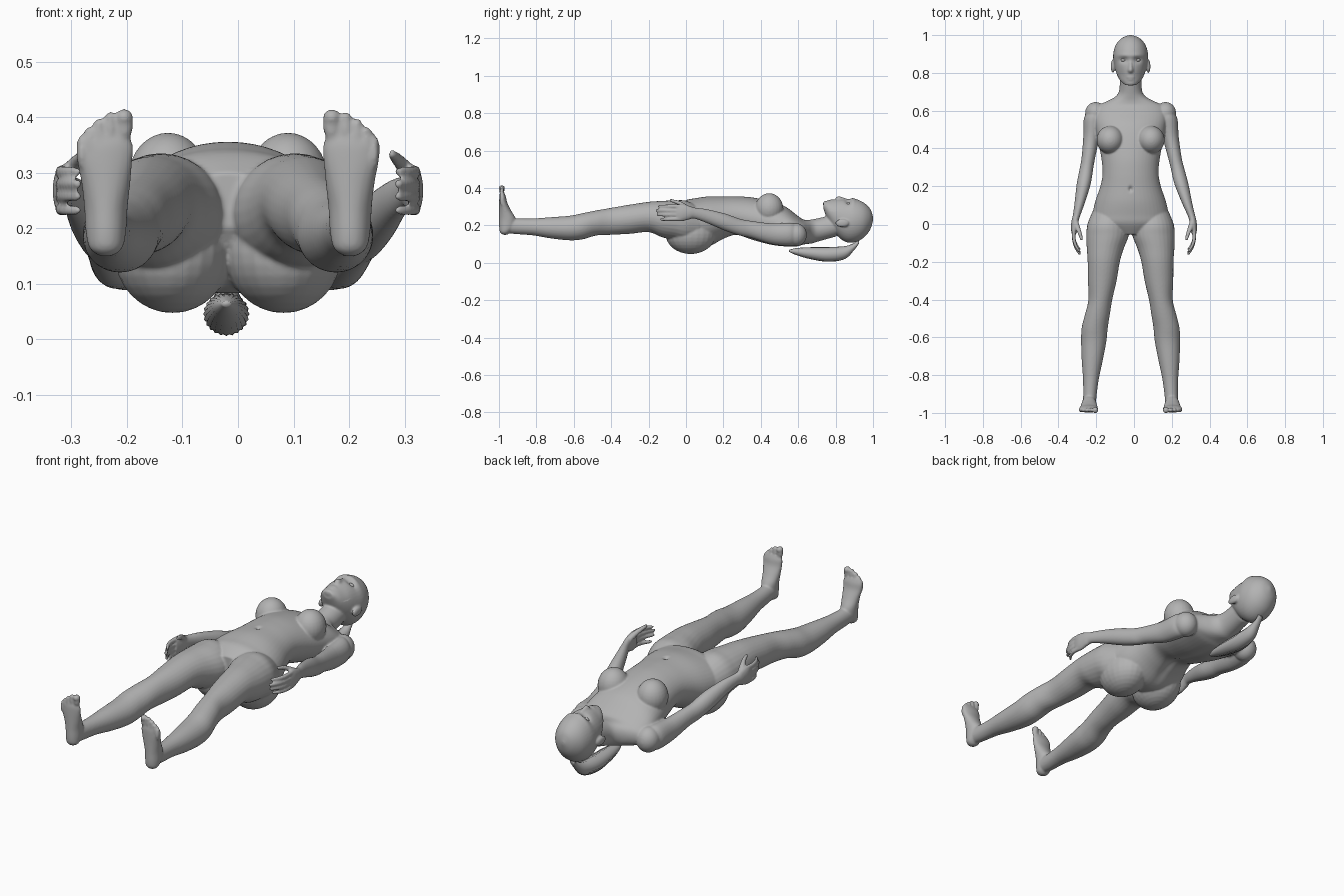
import bpy, bmesh, math
from mathutils import Matrix, Vector

MID = -0.018          # body midline
grey = bpy.data.materials.new("plain grey")
grey.diffuse_color = (0.45, 0.45, 0.45, 1)


def spline(rows, steps):
    """Catmull-Rom through rows of numbers."""
    out = []
    n = len(rows)
    for i in range(n - 1):
        p0, p1, p2, p3 = (rows[max(i - 1, 0)], rows[i], rows[i + 1], rows[min(i + 2, n - 1)])
        for k in range(steps):
            t = k / steps
            out.append([0.5 * (2 * b + (c - a) * t + (2 * a - 5 * b + 4 * c - d) * t * t
                               + (3 * b - a - 3 * c + d) * t ** 3)
                        for a, b, c, d in zip(p0, p1, p2, p3)])
    return out + [list(rows[-1])]


def loft(bm, rows, axis="y", sides=28, steps=5, ripple=0.0):
    """Rows are (x, y, z, half width, half depth); rings lie across the axis."""
    rings = []
    for x, y, z, a, b in spline(rows, steps):
        a, b = max(a, 0.002), max(b, 0.002)
        ring = []
        for i in range(sides):
            t = 2 * math.pi * i / sides
            r = 1 + ripple * (-1) ** i
            u, v = a * r * math.cos(t), b * r * math.sin(t)
            ring.append(bm.verts.new((x + u, y, z + v) if axis == "y" else (x + u, y + v, z)))
        rings.append(ring)
    for r0, r1 in zip(rings, rings[1:]):
        for i in range(sides):
            j = (i + 1) % sides
            bm.faces.new((r0[i], r0[j], r1[j], r1[i]))
    bm.faces.new(rings[0])
    bm.faces.new(rings[-1])


def blob(bm, centre, radii):
    m = Matrix.Translation(centre) @ Matrix.Diagonal((*radii, 1))
    bmesh.ops.create_uvsphere(bm, u_segments=24, v_segments=16, radius=1, matrix=m)


def finish(bm, name):
    bmesh.ops.recalc_face_normals(bm, faces=bm.faces)
    me = bpy.data.meshes.new(name)
    bm.to_mesh(me)
    bm.free()
    me.materials.append(grey)
    ob = bpy.data.objects.new(name, me)
    bpy.context.collection.objects.link(ob)
    for p in me.polygons:
        p.use_smooth = True
    return ob


bm = bmesh.new()

# torso and neck: y, z, half width, half depth
torso = [(-0.055, .25, .08, .05), (0, .225, .19, .11), (.05, .217, .20, .128), (.12, .22, .187, .135),
         (.20, .24, .16, .115), (.27, .25, .148, .105), (.35, .235, .155, .115),
         (.45, .212, .175, .118), (.53, .193, .188, .108), (.59, .172, .19, .085),
         (.625, .165, .175, .068), (.65, .165, .125, .064), (.675, .168, .08, .064),
         (.71, .177, .06, .062), (.80, .20, .056, .06)]
loft(bm, [(MID, *r) for r in torso], sides=48)

# head
head = [(.735, .308, .028, .02), (.76, .277, .056, .056), (.80, .247, .076, .093),
        (.85, .227, .088, .114), (.90, .226, .092, .117), (.95, .228, .078, .094),
        (.985, .233, .046, .055), (1.0, .236, .008, .01)]
loft(bm, [(MID, *r) for r in head], sides=40)

# nose, lips and chin
loft(bm, [(MID, .885, .328, .009, .012), (MID, .85, .333, .009, .014),
          (MID, .815, .338, .015, .019), (MID, .80, .334, .012, .012)], sides=16)
blob(bm, (MID, .777, .329), (.024, .007, .011))
blob(bm, (MID, .765, .326), (.020, .007, .011))
blob(bm, (MID, .748, .315), (.026, .016, .017))

leg = [(.07, .11, .21, .09, .09), (0, .12, .22, .108, .112), (-.06, .122, .228, .112, .106),
       (-.13, .134, .234, .098, .097), (-.20, .142, .245, .085, .081), (-.30, .15, .233, .076, .078),
       (-.40, .16, .222, .063, .072), (-.48, .176, .213, .066, .067), (-.55, .19, .196, .069, .07),
       (-.62, .195, .186, .067, .066), (-.72, .203, .187, .056, .057), (-.82, .21, .192, .042, .045),
       (-.90, .215, .195, .036, .042), (-.955, .218, .20, .034, .042)]
foot = [(.15, .22, -.967, .012, .012), (.163, .22, -.967, .029, .027), (.19, .22, -.957, .036, .042),
        (.235, .22, -.955, .039, .044), (.28, .22, -.967, .044, .032), (.32, .222, -.977, .05, .022),
        (.35, .222, -.98, .051, .018), (.37, .222, -.982, .042, .012)]
toes = [(.187, .415, .016), (.212, .41, .011), (.232, .398, .0105), (.249, .383, .010), (.263, .366, .0095)]

for s in (-1, 1):
    def X(v):
        return MID + s * v
    # chest, buttock, ear
    blob(bm, (X(.108), .445, .29), (.072, .075, .082))
    blob(bm, (X(.10), .025, .155), (.105, .135, .108))
    blob(bm, (X(.094), .835, .212), (.011, .036, .022))
    # leg, foot and toes
    loft(bm, [(X(x), y, z, a, b) for y, x, z, a, b in leg])
    loft(bm, [(X(x), y, z, a, b) for z, x, y, a, b in foot], axis="z")
    for x, top, r in toes:
        blob(bm, (X(x), -.984, top - .03), (r, .013, .03))
        blob(bm, (X(x), -.985, top - r), (r, r * 1.05, r))
    # shoulder and arm; the wrist sits at the same distance from x = 0 on both sides
    blob(bm, (X(.185), .588, .15), (.056, .058, .062))
    sh, w = X(.197), s * .304
    d = w - sh
    arm = [(sh - s * .02, .60, .152, .04, .05), (sh, .56, .152, .05, .062), (sh + d * .12, .46, .155, .043, .056),
           (sh + d * .3, .35, .178, .036, .046), (sh + d * .42, .29, .19, .036, .045),
           (sh + d * .58, .21, .217, .037, .046), (sh + d * .82, .11, .25, .027, .037),
           (w, .045, .266, .02, .03), (w + s * .007, .02, .268, .019, .036),
           (w + s * .012, -.02, .268, .018, .046), (w + s * .013, -.05, .268, .013, .045)]
    loft(bm, arm)
    # fingers and thumb
    for z0, z1, ln in ((.302, .302, .10), (.279, .280, .113), (.257, .257, .108), (.234, .232, .088)):
        loft(bm, [(s * .318, -.03, z0, .011, .011), (s * .319, -.045 - ln * .3, z0, .010, .0105),
                  (s * .308, -.045 - ln * .7, z1, .0095, .0095), (s * .289, -.045 - ln, z1, .008, .008),
                  (s * .286, -.05 - ln, z1, .004, .004)], sides=12)
    loft(bm, [(s * .310, .02, .285, .014, .016), (s * .298, -.02, .311, .014, .014),
              (s * .285, -.055, .326, .011, .011), (s * .278, -.082, .333, .008, .008),
              (s * .277, -.087, .334, .004, .004)], sides=12)

body = finish(bm, "body")

# fuse all parts into one smooth skin
bpy.context.view_layer.objects.active = body
body.select_set(True)
fuse = body.modifiers.new("fuse", "REMESH")
fuse.mode, fuse.voxel_size, fuse.use_smooth_shade = "VOXEL", 0.005, True
soft = body.modifiers.new("soften", "SMOOTH")
soft.factor, soft.iterations = 0.5, 5
for m in ("fuse", "soften"):
    bpy.ops.object.modifier_apply(modifier=m)

# soft dents and bumps on the front: x offset, y, depth, spread x, spread y
dents = [(.036, .868, -.013, .017, .011), (-.036, .868, -.013, .017, .011),
         (.036, .893, .004, .024, .008), (-.036, .893, .004, .024, .008),
         (.05, .79, -.005, .02, .02), (-.05, .79, -.005, .02, .02),
         (0, .185, -.012, .007, .009)]
for v in body.data.vertices:
    x, y, z = v.co
    if z > .28 and y > .1:
        for dx, dy, h, sx, sy in dents:
            e = ((x - MID - dx) / sx) ** 2 + ((y - dy) / sy) ** 2
            if e < 9:
                v.co.z += h * math.exp(-e / 2)
    # shallow groove down the spine
    if z < .2 and .1 < y < .6:
        v.co.z += .012 * math.exp(-((x - MID) / .025) ** 2) * math.sin(math.pi * (y - .1) / .5)

# eyes
bm = bmesh.new()
for s in (-1, 1):
    blob(bm, (MID + s * .036, .868, .311), (.016, .011, .014))
finish(bm, "eyes")

# gathered hair hanging behind the neck
bm = bmesh.new()
loft(bm, [(MID, .925, .115, .014, .012), (MID - .001, .90, .088, .017, .018), (MID - .002, .85, .055, .030, .033),
          (MID - .003, .76, .045, .040, .038), (MID - .003, .66, .052, .036, .030),
          (MID - .003, .59, .06, .024, .018), (MID - .003, .55, .064, .008, .005)],
     sides=48, steps=6, ripple=.035)
finish(bm, "ponytail")
